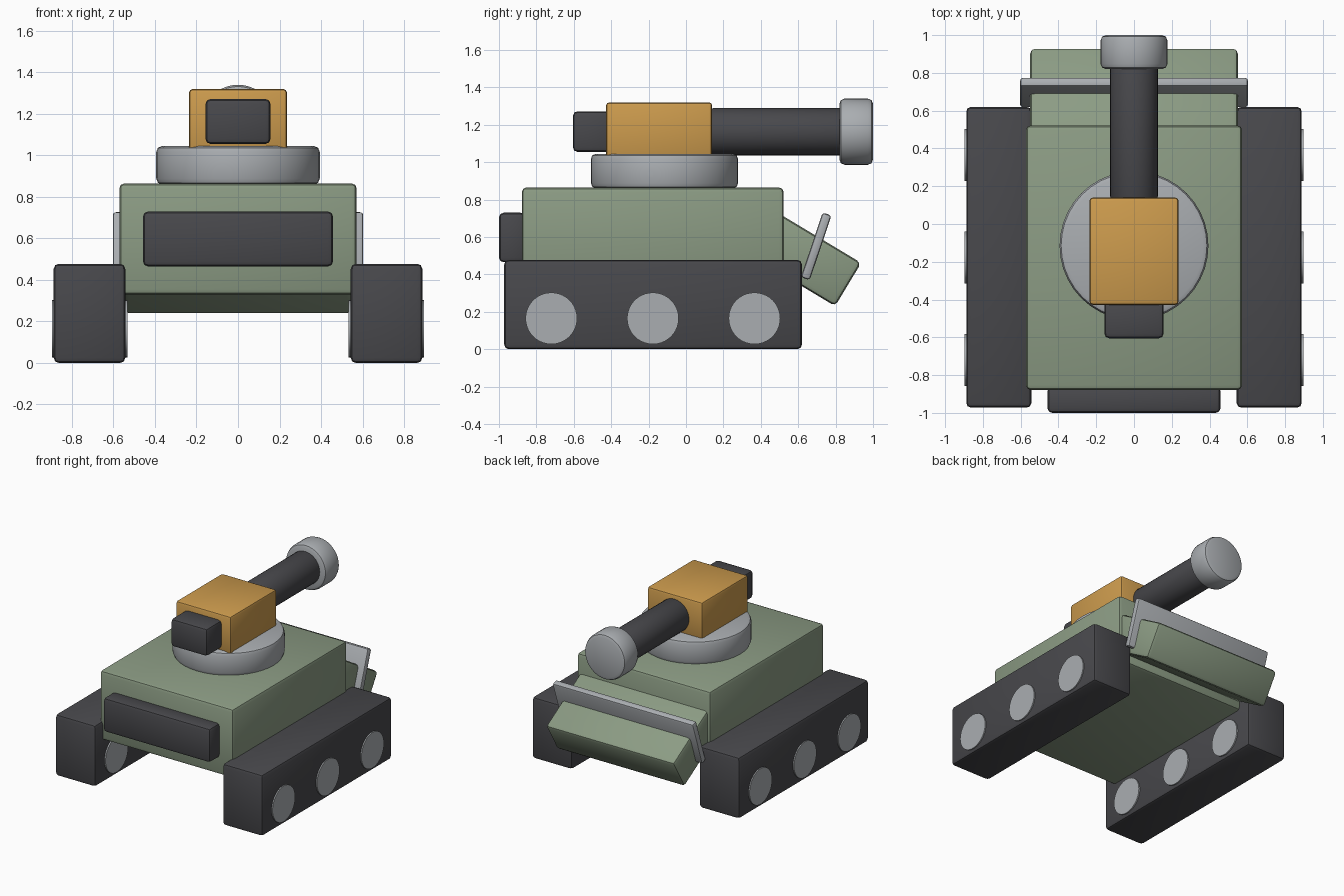
import bpy
from math import radians

if "Cube" in bpy.data.objects:
    bpy.data.objects.remove(bpy.data.objects["Cube"])


def material(name, r, g, b):
    m = bpy.data.materials.new(name)
    m.diffuse_color = (r, g, b, 1)
    m.use_nodes = True
    m.node_tree.nodes["Principled BSDF"].inputs["Base Color"].default_value = m.diffuse_color
    return m


GREEN = material("green", 0.26, 0.33, 0.23)
DARK = material("dark", 0.065, 0.065, 0.072)
ORANGE = material("orange", 0.61, 0.33, 0.075)
STEEL = material("steel", 0.40, 0.42, 0.44)


def finish(ob, name, mat, bevel):
    ob.name = name
    ob.data.materials.append(mat)
    bpy.ops.object.transform_apply(location=False, rotation=True, scale=True)
    if bevel:
        mod = ob.modifiers.new("soft_edges", 'BEVEL')
        mod.width = bevel
        mod.segments = 2
        mod.limit_method = 'ANGLE'
        mod.angle_limit = radians(40)
        bpy.ops.object.modifier_apply(modifier=mod.name)
    bpy.ops.object.shade_smooth_by_angle(angle=radians(30))
    return ob


def box(name, mat, x, y, z, bevel=0.02, tilt=0):
    """Box from (min, max) ranges, tilted about x through its centre."""
    spans = (x, y, z)
    bpy.ops.mesh.primitive_cube_add(size=1, location=[(a + b) / 2 for a, b in spans])
    ob = bpy.context.object
    # size the mesh before tilting it
    ob.scale = [b - a for a, b in spans]
    ob.rotation_euler.x = radians(tilt)
    return finish(ob, name, mat, bevel)


def cylinder(name, mat, radius, depth, loc, rot=(0, 0, 0), bevel=0.0, sides=40):
    bpy.ops.mesh.primitive_cylinder_add(vertices=sides, radius=radius, depth=depth,
                                        location=loc, rotation=[radians(a) for a in rot])
    return finish(bpy.context.object, name, mat, bevel)


def tilted_box(name, mat, half_x, centre, length, thick, tilt, bevel):
    cy, cz = centre
    return box(name, mat, (-half_x, half_x), (cy - length / 2, cy + length / 2),
               (cz - thick / 2, cz + thick / 2), bevel, tilt)


# Hull with stowage box, sloped nose and splash board
box("hull", GREEN, (-0.572, 0.572), (-0.878, 0.522), (0.33, 0.865), 0.025)
box("stowage_box", DARK, (-0.458, 0.458), (-1.0, -0.86), (0.465, 0.73), 0.025)
tilted_box("sloped_nose", GREEN, 0.55, (0.627, 0.49), 0.56, 0.27, -31, 0.025)
tilted_box("splash_board", STEEL, 0.603, (0.696, 0.55), 0.05, 0.365, -18.6, 0.015)

# Tracks with three wheels on each side
for side, label in ((-1, "left"), (1, "right")):
    box(f"{label}_track", DARK, sorted((side * 0.543, side * 0.888)),
        (-0.972, 0.62), (0.0, 0.478), 0.025)
    for i, y in enumerate((-0.72, -0.177, 0.366)):
        cylinder(f"{label}_wheel_{i + 1}", STEEL, 0.138, 0.364,
                 (side * 0.715, y, 0.165), (0, 90, 0))

# Turret
cylinder("turret_ring", STEEL, 0.394, 0.185, (0, -0.115, 0.9525), bevel=0.028)
box("turret", ORANGE, (-0.236, 0.236), (-0.428, 0.14), (1.02, 1.32), 0.018)
box("counterweight", DARK, (-0.157, 0.157), (-0.605, -0.40), (1.055, 1.272), 0.025)

# Gun
cylinder("barrel", DARK, 0.126, 0.76, (0, 0.51, 1.163), (90, 0, 0), bevel=0.015)
cylinder("muzzle", STEEL, 0.177, 0.18, (0, 0.91, 1.163), (90, 0, 0), bevel=0.028)
